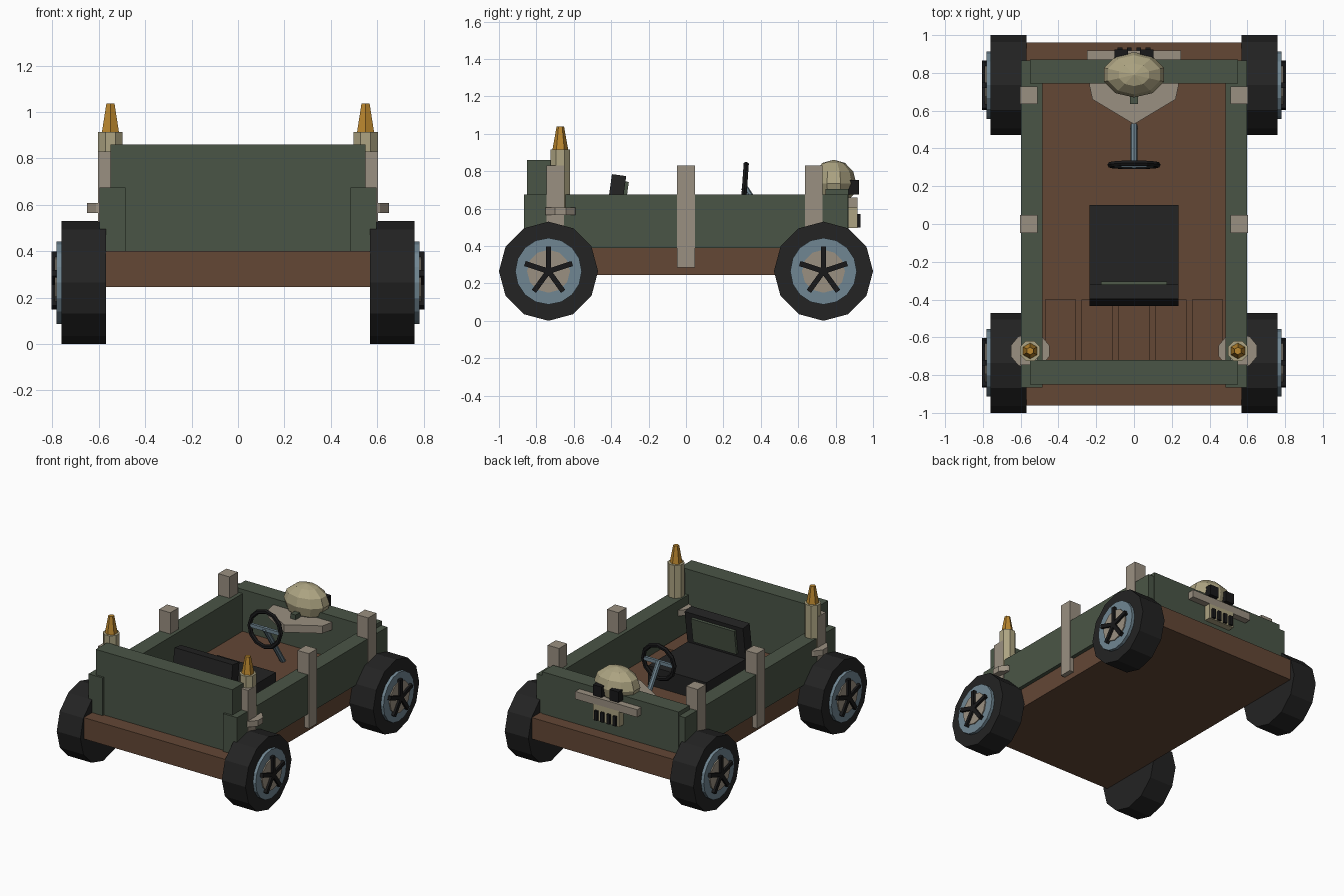
import bpy, bmesh, math
from mathutils import Matrix, Vector

if "Cube" in bpy.data.objects:
    bpy.data.objects.remove(bpy.data.objects["Cube"])


def lin(c):
    c /= 255
    return c / 12.92 if c <= 0.04045 else ((c + 0.055) / 1.055) ** 2.4


def make_mat(name, r, g, b):
    m = bpy.data.materials.new(name)
    m.diffuse_color = (lin(r), lin(g), lin(b), 1)
    m.use_nodes = True
    m.node_tree.nodes["Principled BSDF"].inputs["Base Color"].default_value = m.diffuse_color
    return m


GREEN = make_mat("army green", 74, 85, 70)
BROWN = make_mat("wood brown", 99, 71, 53)
BONE = make_mat("weathered bone", 154, 144, 129)
IVORY = make_mat("ivory", 173, 164, 130)
RUBBER = make_mat("rubber black", 35, 35, 35)
DARK = make_mat("spoke black", 24, 24, 25)
BLUE = make_mat("steel blue", 112, 134, 146)
GOLD = make_mat("flame gold", 186, 134, 46)


def finish(bm, name, mat):
    bmesh.ops.recalc_face_normals(bm, faces=bm.faces)
    me = bpy.data.meshes.new(name)
    bm.to_mesh(me)
    bm.free()
    me.materials.append(mat)
    ob = bpy.data.objects.new(name, me)
    bpy.context.collection.objects.link(ob)
    return ob


def box(name, mat, x, y, z, rot=None):
    """Box from (min, max) ranges, optionally turned about its centre."""
    bm = bmesh.new()
    size = [r[1] - r[0] for r in (x, y, z)]
    mid = Vector([(r[0] + r[1]) / 2 for r in (x, y, z)])
    m = Matrix.Translation(mid) @ (rot or Matrix()) @ Matrix.Diagonal((*size, 1))
    bmesh.ops.create_cube(bm, size=1, matrix=m)
    return finish(bm, name, mat)


def tube(name, mat, a, b, r1, r2=None, sides=12, squash=1, turn=0):
    """Cylinder or cone between two points."""
    a, b = Vector(a), Vector(b)
    q = (b - a).to_track_quat('Z', 'Y').to_matrix().to_4x4()
    m = (Matrix.Translation((a + b) / 2) @ q @ Matrix.Diagonal((1, squash, 1, 1))
         @ Matrix.Rotation(turn, 4, 'Z'))
    bm = bmesh.new()
    bmesh.ops.create_cone(bm, cap_ends=True, segments=sides, radius1=r1,
                          radius2=r1 if r2 is None else r2,
                          depth=(b - a).length, matrix=m)
    return finish(bm, name, mat)


# Chassis and floor planks
box("chassis", BROWN, (-.57, .57), (-.96, .96), (.245, .40))
for i in range(5):
    cx = (i - 2) * .195
    box(f"floor_plank_{i}", BROWN, (cx - .082, cx + .082), (-.72, -.40), (.395, .42))

# End walls
box("front_panel", GREEN, (-.55, .55), (-.85, -.72), (.39, .86))
box("rear_panel", GREEN, (-.55, .55), (.745, .87), (.39, .705))

for s, side in ((-1, "left"), (1, "right")):
    def sx(a, b):
        return tuple(sorted((s * a, s * b)))

    # Side wall and its posts
    box(f"{side}_wall", GREEN, sx(.485, .598), (-.865, .865), (.39, .675))
    for i, cy in enumerate((-.70, 0, .682)):
        box(f"{side}_post_{i}", BONE, sx(.512, .604), (cy - .047, cy + .047), (.285, .83))

    # Candle on a dish
    p = (s * .55, -.672)
    tube(f"{side}_candle_dish", BONE, (*p, .565), (*p, .607), .107, sides=10, squash=.88)
    tube(f"{side}_candle", IVORY, (*p, .60), (*p, .915), .057, sides=8, turn=math.pi / 8)
    tube(f"{side}_flame", GOLD, (*p, .91), (*p, 1.038), .043, .02, sides=6)

    # Wheels
    for cy, end in ((-.735, "front"), (.735, "rear")):
        n = f"{side}_{end}"

        def axle(x):
            return (s * x, cy, .265)
        tube(n + "_tire", RUBBER, axle(.57), axle(.76), .265)
        tube(n + "_rim", BLUE, axle(.70), axle(.782), .178, sides=16)
        tube(n + "_hub", BONE, axle(.72), axle(.79), .115, sides=12)
        for k in range(5):
            a = k * math.tau / 5
            c = Vector((0, -math.sin(a), math.cos(a))) * .066 + Vector((0, cy, .265))
            box(f"{n}_spoke_{k}", DARK, sx(.775, .805), (c.y - .014, c.y + .014),
                (c.z - .067, c.z + .067), Matrix.Rotation(a, 4, 'X'))

    # Skull eye socket
    box(f"{side}_eye", DARK, sx(.032, .103), (.85, .925), (.675, .752))

# Seat with leaning backrest and inset pad
lean = Matrix.Rotation(-math.radians(8), 4, 'X')
box("seat_cushion", RUBBER, (-.235, .235), (-.39, .10), (.40, .54))
box("seat_backrest", RUBBER, (-.235, .235), (-.415, -.338), (.51, .78), lean)
box("seat_pad", GREEN, (-.175, .175), (-.345, -.318), (.565, .745), lean)

# Steering wheel, spokes and column
bm = bmesh.new()
R, r, N, M = .125, .016, 12, 6
c = Vector((0, .313, .71))
tilt = Matrix.Rotation(math.radians(-4), 4, 'X')
rings = []
for i in range(N):
    a = math.tau * i / N
    rings.append([bm.verts.new(c + tilt @ Vector((
        (R + r * math.cos(b)) * math.cos(a), r * math.sin(b),
        (R + r * math.cos(b)) * math.sin(a))))
        for b in (math.tau * j / M for j in range(M))])
for i in range(N):
    for j in range(M):
        p, q = rings[i], rings[(i + 1) % N]
        bm.faces.new((p[j], p[(j + 1) % M], q[(j + 1) % M], q[j]))
finish(bm, "steering_wheel", DARK)
box("steering_crossbar", BLUE, (-.12, .12), (.303, .323), (.697, .723))
tube("steering_column", BLUE, (0, .31, .715), (0, .52, .395), .019, sides=8)

# Bone plate through the rear panel
half = [(.25, .918), (.248, .86), (.235, .73), (.22, .66)]
outline = half + [(0, .528)] + [(-x, y) for x, y in reversed(half)]
bm = bmesh.new()
f = bm.faces.new([bm.verts.new((x, y, .605)) for x, y in outline])
ext = bmesh.ops.extrude_face_region(bm, geom=[f])
bmesh.ops.translate(bm, vec=(0, 0, .055),
                    verts=[v for v in ext["geom"] if isinstance(v, bmesh.types.BMVert)])
finish(bm, "bone_plate", BONE)

# Skull: cranium, jaw, teeth gaps and small catch
bm = bmesh.new()
bmesh.ops.create_uvsphere(bm, u_segments=10, v_segments=6, radius=1,
                          matrix=Matrix.Translation((0, .79, .735))
                          @ Matrix.Diagonal((.168, .12, .126, 1)))
finish(bm, "skull_cranium", IVORY)
box("skull_jaw", IVORY, (-.105, .105), (.85, .918), (.495, .61))
for i in range(4):
    cx = (i - 1.5) * .05
    box(f"tooth_gap_{i}", DARK, (cx - .013, cx + .013), (.90, .934), (.50, .57))
box("plate_catch", GREEN, (-.02, .02), (.635, .69), (.65, .695))
